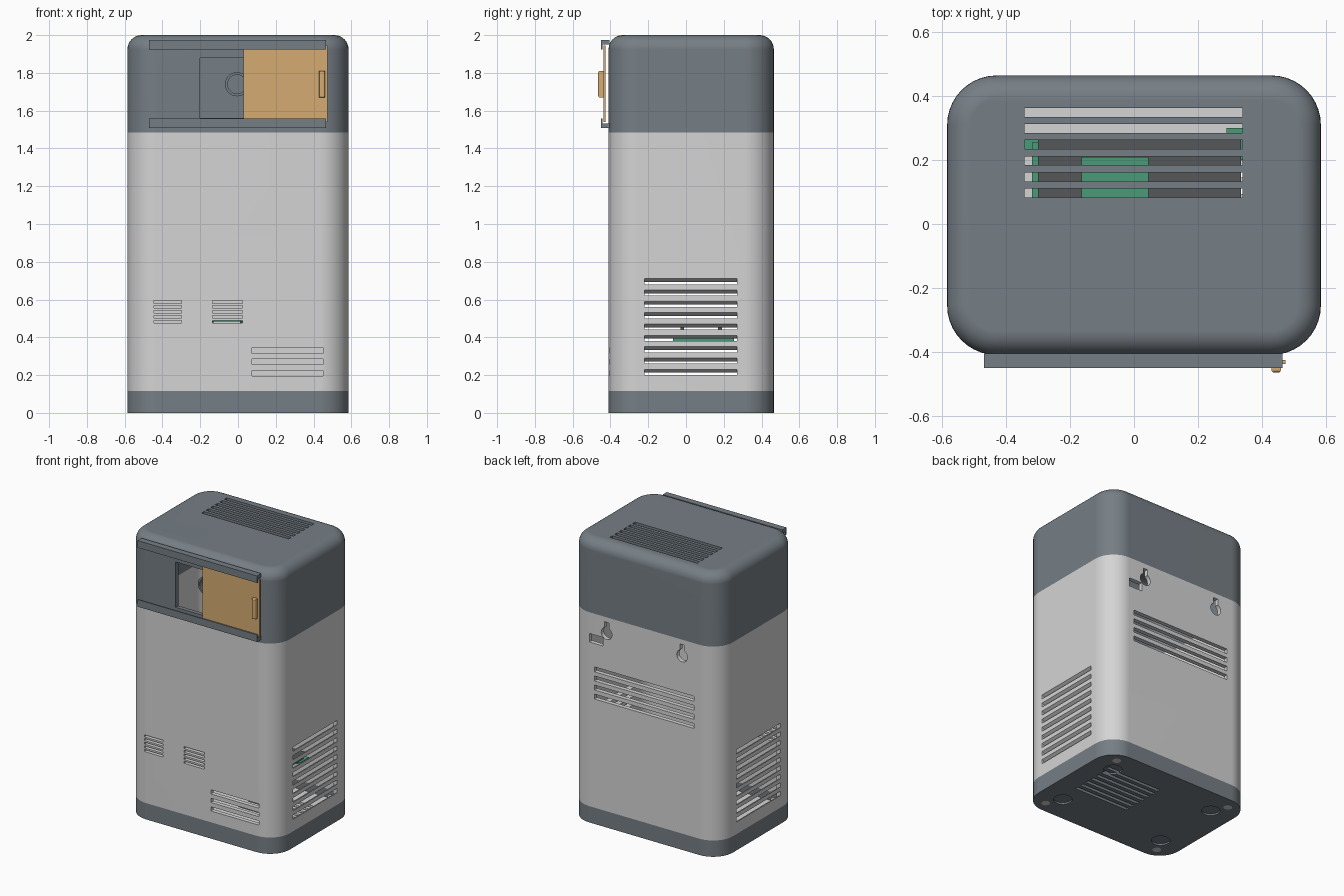
import bpy, bmesh, math
from mathutils import Matrix, Vector

old = bpy.data.objects.get("Cube")
if old:
    bpy.data.objects.remove(old)


def material(name, rgb):
    m = bpy.data.materials.new(name)
    m.use_nodes = True
    m.diffuse_color = (*rgb, 1)
    m.node_tree.nodes["Principled BSDF"].inputs["Base Color"].default_value = (*rgb, 1)
    return m


SLATE = material("slate grey", (0.18, 0.21, 0.235))
WHITE = material("off white", (0.66, 0.66, 0.66))
TAN = material("tan", (0.67, 0.41, 0.17))
GREEN = material("board green", (0.07, 0.33, 0.19))
DARK = material("dark grey", (0.09, 0.095, 0.1))

W, FRONT, BACK, WALL, R = 0.585, -0.41, 0.465, 0.03, 0.155
MID = (FRONT + BACK) / 2


def make(name, bm, mat):
    bmesh.ops.recalc_face_normals(bm, faces=bm.faces)
    mesh = bpy.data.meshes.new(name)
    bm.to_mesh(mesh)
    bm.free()
    ob = bpy.data.objects.new(name, mesh)
    bpy.context.collection.objects.link(ob)
    mesh.materials.append(mat)
    return ob


def add_box(bm, x, y, z, shear=None):
    """Box from (low, high) ranges; shear=(axis, slope) tilts it in z."""
    made = bmesh.ops.create_cube(bm, size=1)["verts"]
    mid = Vector([sum(r) / 2 for r in (x, y, z)])
    for v in made:
        v.co = mid + Vector([v.co[i] * (r[1] - r[0]) for i, r in enumerate((x, y, z))])
        if shear:
            v.co.z += (v.co[shear[0]] - mid[shear[0]]) * shear[1]


def add_rod(bm, center, radius, depth, axis="Z"):
    turn = Matrix.Rotation(math.pi / 2, 4, "X") if axis == "Y" else Matrix()
    bmesh.ops.create_cone(bm, cap_ends=True, segments=32, radius1=radius, radius2=radius,
                          depth=depth, matrix=Matrix.Translation(center) @ turn)


def boxes(name, mat, *items):
    bm = bmesh.new()
    for item in items:
        add_box(bm, *item)
    return make(name, bm, mat)


def rounded_block(name, mat, inset, z0, z1, fillet=0):
    bm = bmesh.new()
    r, ring = R - inset, []
    for i, (sx, sy) in enumerate(((1, 1), (-1, 1), (-1, -1), (1, -1))):
        for k in range(11):
            a = (i + k / 10) * math.pi / 2
            ring.append(bm.verts.new((sx * (W - R) + r * math.cos(a),
                                      MID + sy * ((BACK - FRONT) / 2 - R) + r * math.sin(a), z0)))
    face = bm.faces.new(ring)
    up = bmesh.ops.extrude_face_region(bm, geom=[face])["geom"]
    bmesh.ops.translate(bm, verts=[g for g in up if isinstance(g, bmesh.types.BMVert)],
                        vec=(0, 0, z1 - z0))
    if fillet:
        edges = [e for e in bm.edges if all(v.co.z > z1 - 1e-5 for v in e.verts)]
        bmesh.ops.bevel(bm, geom=edges, offset=fillet, segments=8, profile=0.5, affect="EDGES")
    return make(name, bm, mat)


def cut(ob, *cutters):
    for c in cutters:
        mod = ob.modifiers.new("cut", "BOOLEAN")
        mod.operation, mod.solver, mod.object = "DIFFERENCE", "EXACT", c
    bpy.context.view_layer.update()
    mesh = bpy.data.meshes.new_from_object(ob.evaluated_get(bpy.context.evaluated_depsgraph_get()))
    ob.modifiers.clear()
    mat = ob.data.materials[0]
    ob.data = mesh
    mesh.materials.clear()
    mesh.materials.append(mat)
    for p in mesh.polygons:
        p.material_index = 0
    for c in cutters:
        bpy.data.objects.remove(c)


def smooth(ob):
    bpy.ops.object.select_all(action="DESELECT")
    ob.select_set(True)
    bpy.context.view_layer.objects.active = ob
    bpy.ops.object.shade_smooth_by_angle(angle=math.radians(32))
    ob.modifiers.new("even shading", "WEIGHTED_NORMAL").keep_sharp = True


def rows(first, pitch, count, height):
    return [(first + i * pitch - height / 2, first + i * pitch + height / 2) for i in range(count)]


# White body: open tube with vents on every side
body = rounded_block("body", WHITE, 0, 0.115, 1.485)
core = rounded_block("cutter", WHITE, WALL, 0, 1.6)
front_y, back_y = (FRONT - 0.02, FRONT + 0.06), (BACK - 0.06, BACK + 0.02)
front = [((0.075, 0.45), front_y, z) for z in rows(0.21, 0.06, 3, 0.03)]
for x in ((-0.445, -0.3), (-0.135, 0.025)):
    front += [(x, front_y, z) for z in rows(0.483, 0.026, 5, 0.014)]
back = [((-0.39, 0.39), back_y, z) for z in rows(0.9, 0.064, 4, 0.035)]
back.append(((0.325, 0.43), back_y, (1.275, 1.335)))
sides = []
for s in (-1, 1):
    x = sorted((s * (W - 0.06), s * (W + 0.03)))
    sides += [(x, (-0.22, 0.27), z, (0, s * 0.6)) for z in rows(0.207, 0.06, 9, 0.03)]
cut(body, core, boxes("cutter", WHITE, *front), boxes("cutter", WHITE, *back),
    boxes("cutter", WHITE, *sides))

# Keyhole hangers on the back
for x in (-0.295, 0.295):
    bm = bmesh.new()
    add_rod(bm, (x, BACK, 1.37), 0.042, 0.1, "Y")
    hole = make("cutter", bm, WHITE)
    bm = bmesh.new()
    add_box(bm, (x - 0.017, x + 0.017), (BACK - 0.05, BACK + 0.05), (1.38, 1.45))
    cut(body, hole, make("cutter", bm, WHITE))
smooth(body)

# Slate cap: filleted, hollow, with top vents and a front window
cap = rounded_block("cap", SLATE, 0, 1.485, 2.0, 0.075)
hollow = rounded_block("cutter", SLATE, WALL, 1.4, 2 - WALL, 0.05)
vents = [((-0.343, 0.34), y, (1.9, 2.1)) for y in rows(0.097, 0.0505, 6, 0.028)]
window = boxes("cutter", SLATE, ((-0.2, 0.2), front_y, (1.56, 1.88)))
cut(cap, hollow, boxes("cutter", SLATE, *vents), window)
smooth(cap)

# Slate base tray with floor vents and foot recesses
base = rounded_block("base", SLATE, 0, 0, 0.115)
well = rounded_block("cutter", SLATE, WALL, 0.04, 0.3)
grille = [((0.01, 0.44), y, (-0.1, 0.1)) for y in rows(-0.05, 0.052, 7, 0.024)]
bm = bmesh.new()
corners = [(sx, sy) for sx in (-1, 1) for sy in (-1, 1)]
for sx, sy in corners:
    add_rod(bm, (sx * 0.41, MID + sy * 0.25, 0), 0.06, 0.024)
cut(base, well, make("cutter", bm, SLATE), boxes("cutter", SLATE, *grille))
smooth(base)

# Corner screw posts showing through the floor
bm = bmesh.new()
for sx, sy in corners:
    add_rod(bm, (sx * 0.466, MID + sy * 0.355, 0.05), 0.028, 0.101)
smooth(make("screw_posts", bm, WHITE))

# White floor liner, open above the floor vents
liner = rounded_block("floor_liner", WHITE, WALL + 0.002, 0.041, 0.055)
cut(liner, boxes("cutter", WHITE, *[((0.01, 0.44), y, (0, 0.1)) for y in
                                    rows(-0.05, 0.052, 7, 0.024)]))

# Internal boards
boxes("main_board", GREEN, ((-0.32, 0.335), (-0.07, 0.255), (0.38, 0.395)),
      ((0.29, 0.345), (0.2, 0.3), (0.36, 0.375)), ((-0.345, -0.3), (0.235, 0.265), (0.36, 0.375)))
boxes("board_tray", DARK, ((-0.3, 0.335), (-0.07, 0.275), (0.4, 0.42)))
boxes("upper_board", GREEN, ((-0.165, 0.045), (-0.05, 0.21), (0.485, 0.5)))
boxes("board_standoffs", DARK, *[((x, x + 0.02), (y, y + 0.02), (0.42, 0.485))
                                 for x in (-0.15, 0.01) for y in (-0.03, 0.17)])

# Lens barrel behind the window
bm = bmesh.new()
add_rod(bm, (-0.005, -0.29, 1.74), 0.064, 0.12, "Y")
barrel = make("lens_barrel", bm, SLATE)
bm = bmesh.new()
add_rod(bm, (-0.005, -0.35, 1.74), 0.05, 0.08, "Y")
cut(barrel, make("cutter", bm, SLATE))
smooth(barrel)
boxes("lens_board", GREEN, ((-0.05, 0.19), (-0.23, -0.215), (1.7, 1.78)))

# Door rails: shelf plus lip, above and below
for name, shelf, lip in (("upper_rail", (1.95, 1.975), (1.925, 1.95)),
                         ("lower_rail", (1.508, 1.533), (1.533, 1.558))):
    boxes(name, SLATE, ((-0.47, 0.465), (-0.45, FRONT + 0.005), shelf),
          ((-0.47, 0.465), (-0.45, -0.441), lip))

# Sliding door and its pull
boxes("sliding_door", TAN, ((0.028, 0.475), (-0.438, -0.425), (1.54, 1.945)))
bm = bmesh.new()
add_box(bm, (0.43, 0.46), (-0.465, -0.437), (1.67, 1.81))
bmesh.ops.bevel(bm, geom=[e for e in bm.edges if all(v.co.y < -0.46 for v in e.verts)],
                offset=0.009, segments=4, profile=0.5, affect="EDGES")
smooth(make("door_pull", bm, TAN))
